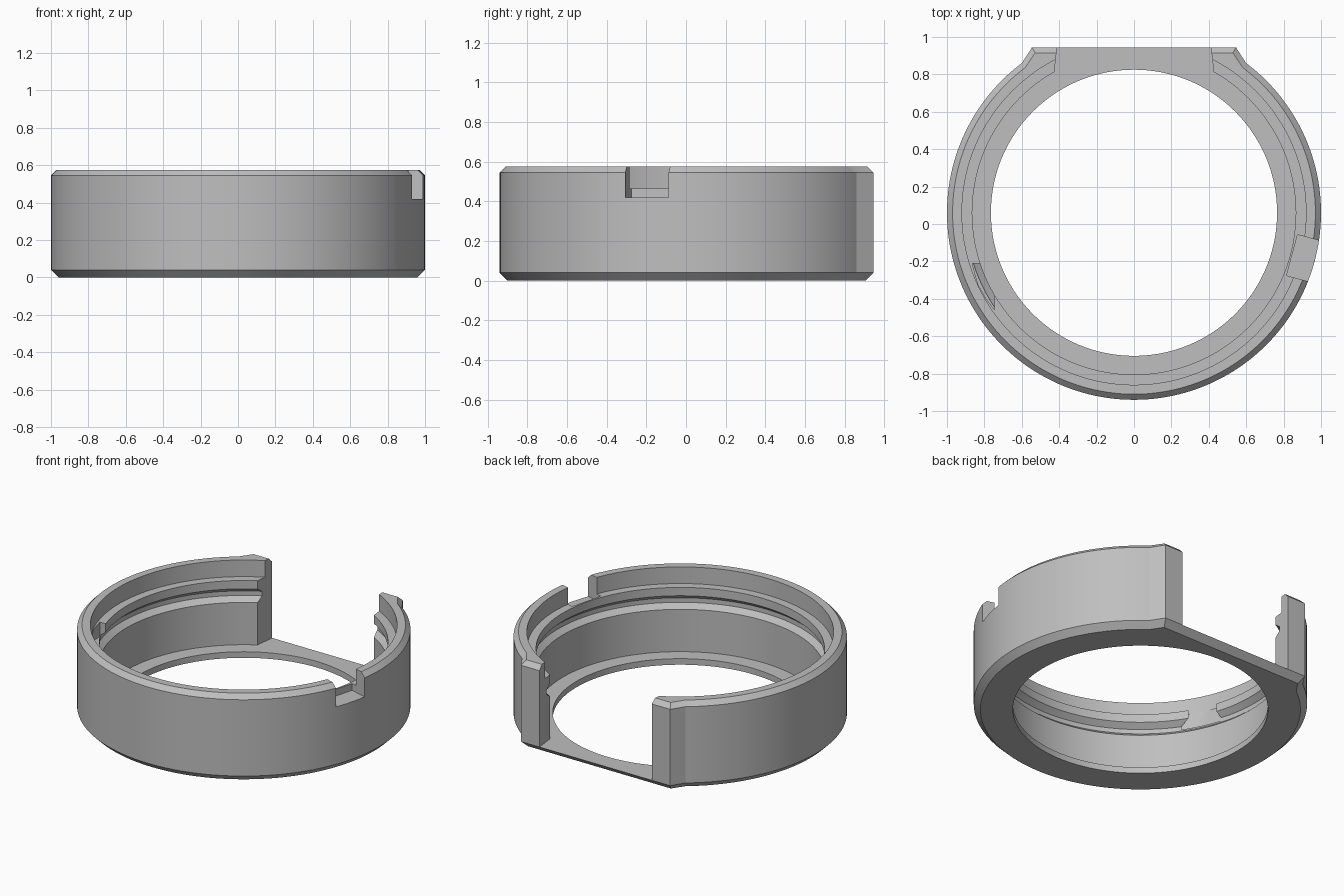
import bpy, bmesh
from math import sin, cos, radians
from mathutils import Vector

cube = bpy.data.objects.get("Cube")
if cube:
    bpy.data.objects.remove(cube, do_unlink=True)

CY = 0.06          # centre of the round body in y
TOP = 0.575
FLOOR = 0.04
SEGS = 144

grey = bpy.data.materials.new("plain_grey")
grey.use_nodes = True
grey.diffuse_color = (0.52, 0.52, 0.52, 1)
grey.node_tree.nodes["Principled BSDF"].inputs["Base Color"].default_value = (0.52, 0.52, 0.52, 1)


def loft(name, rings):
    """Closed solid from stacked outlines with equal point counts."""
    bm = bmesh.new()
    loops = [[bm.verts.new(p) for p in ring] for ring in rings]
    n = len(loops[0])
    for low, high in zip(loops, loops[1:]):
        for i in range(n):
            j = (i + 1) % n
            bm.faces.new((low[i], low[j], high[j], high[i]))
    bm.faces.new(loops[0][::-1])
    bm.faces.new(loops[-1])
    bmesh.ops.recalc_face_normals(bm, faces=bm.faces)
    mesh = bpy.data.meshes.new(name)
    bm.to_mesh(mesh)
    bm.free()
    obj = bpy.data.objects.new(name, mesh)
    bpy.context.collection.objects.link(obj)
    mesh.materials.append(grey)
    return obj


def prism(name, outline, z0, z1):
    return loft(name, [[(x, y, z) for x, y in outline] for z in (z0, z1)])


def circle(r, z):
    return [(r * cos(radians(360 * i / SEGS)), CY + r * sin(radians(360 * i / SEGS)), z)
            for i in range(SEGS)]


def body_outline(inset, z):
    """Round outline with a flat back between two flared ears."""
    r = 1 - inset
    start, sweep = 126.8, 286.4
    pts = []
    for i in range(SEGS + 1):
        a = radians(start + sweep * i / SEGS)
        pts.append((r * cos(a), CY + r * sin(a), z))
    x, y = 0.545 - 0.544 * inset, 0.945 - inset
    return pts + [(x, y, z), (-x, y, z)]


def cut(target, cutter):
    cutter.hide_render = True
    mod = target.modifiers.new("cut", "BOOLEAN")
    mod.operation = "DIFFERENCE"
    mod.solver = "EXACT"
    mod.object = cutter
    bpy.context.view_layer.objects.active = target
    bpy.ops.object.modifier_apply(modifier=mod.name)
    bpy.data.objects.remove(cutter, do_unlink=True)


# Outer shell with chamfered bottom and top edges
ring = loft("ring_housing", [body_outline(d, z) for d, z in
                             ((0.04, 0), (0, 0.04), (0, TOP - 0.03), (0.03, TOP))])

# Bore: hole, floor, wall, groove, lip and upper step
bore = [(0.765, -0.1), (0.765, FLOOR), (0.865, FLOOR), (0.865, 0.32), (0.9, 0.35),
        (0.9, 0.38), (0.865, 0.41), (0.865, 0.465), (0.92, 0.465), (0.92, 0.7)]
cut(ring, loft("bore_cutter", [circle(r, z) for r, z in bore]))

# Opening in the wall at the back
cut(ring, prism("opening_cutter",
                [(0.405, 1.0), (0.43, 0.78), (0.3, 0.5), (-0.3, 0.5), (-0.43, 0.78), (-0.405, 1.0)],
                FLOOR, 0.8))

# Rectangular notch through the rim on the left
axis = Vector((cos(radians(-15)), sin(radians(-15))))
side = Vector((-axis.y, axis.x))
centre = Vector((0, CY))
notch = [centre + axis * u + side * v
         for u, v in ((0.875, -0.113), (1.1, -0.113), (1.1, 0.113), (0.875, 0.113))]
cut(ring, prism("notch_cutter", notch, 0.42, 0.8))

# Small gap in the inner lip on the right
gap = [(-0.865, -0.21), (-0.835, -0.32), (-0.79, -0.4), (-0.745, -0.46), (-0.745, -0.21)]
cut(ring, prism("lip_gap_cutter", gap, 0.36, 0.5))

# Smooth round walls, crisp edges
bpy.ops.object.select_all(action="DESELECT")
ring.select_set(True)
bpy.context.view_layer.objects.active = ring
bpy.ops.object.shade_smooth_by_angle(angle=radians(15))
